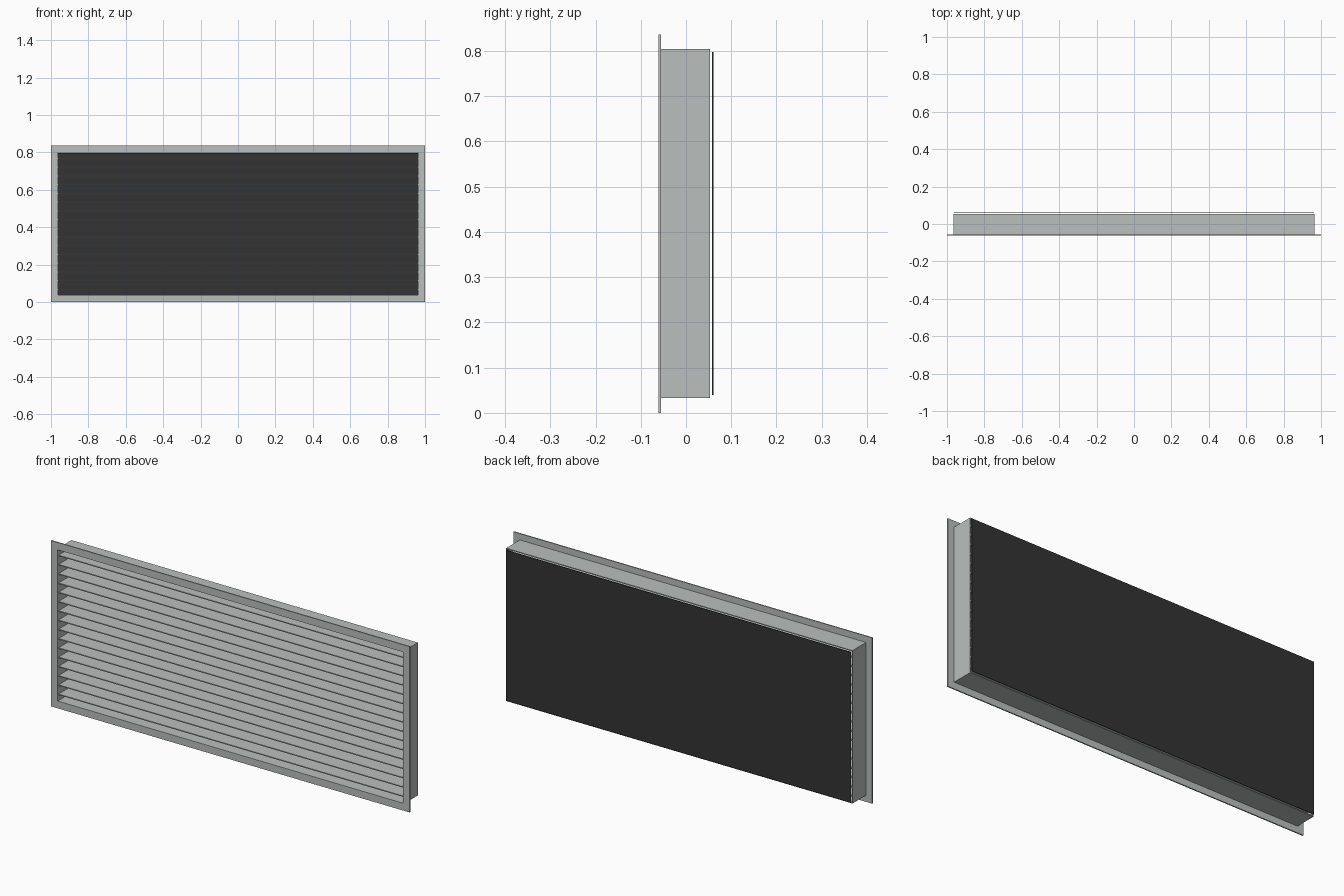
import bpy

cube = bpy.data.objects.get("Cube")
if cube:
    bpy.data.objects.remove(cube, do_unlink=True)


def material(name, rgb):
    mat = bpy.data.materials.new(name)
    mat.use_nodes = True
    mat.diffuse_color = (*rgb, 1)
    mat.node_tree.nodes["Principled BSDF"].inputs["Base Color"].default_value = (*rgb, 1)
    return mat


def add_mesh(name, verts, faces, mat):
    mesh = bpy.data.meshes.new(name)
    mesh.from_pydata(verts, [], faces)
    mesh.materials.append(mat)
    obj = bpy.data.objects.new(name, mesh)
    bpy.context.collection.objects.link(obj)
    return obj


def rect(half_x, z0, z1, y):
    return [(-half_x, y, z0), (half_x, y, z0), (half_x, y, z1), (-half_x, y, z1)]


def box(name, half_x, z0, z1, y0, y1, mat):
    verts = rect(half_x, z0, z1, y0) + rect(half_x, z0, z1, y1)
    faces = [(0, 1, 2, 3), (7, 6, 5, 4)]
    for i in range(4):
        j = (i + 1) % 4
        faces.append((j, i, i + 4, j + 4))
    return add_mesh(name, verts, faces, mat)


def ring(name, half_x, z0, z1, wall, y0, y1, mat):
    """Rectangular frame with an open middle."""
    inner = (half_x - wall, z0 + wall, z1 - wall)
    verts = (rect(half_x, z0, z1, y0) + rect(*inner, y0)
             + rect(half_x, z0, z1, y1) + rect(*inner, y1))
    faces = []
    for i in range(4):
        j = (i + 1) % 4
        faces += [(i, j, j + 4, i + 4),
                  (j + 8, i + 8, i + 12, j + 12),
                  (j, i, i + 8, j + 8),
                  (i + 4, j + 4, j + 12, i + 12)]
    return add_mesh(name, verts, faces, mat)


metal = material("light grey metal", (0.49, 0.52, 0.51))
dark = material("dark mesh", (0.033, 0.033, 0.033))

HEIGHT = 0.836
FRONT, SEAT, REAR = -0.061, -0.055, 0.053

# Front flange and the sleeve behind it
ring("front_flange", 1.0, 0, HEIGHT, 0.037, FRONT, SEAT, metal)
ring("sleeve", 0.966, 0.033, 0.804, 0.004, SEAT, REAR, metal)

# Horizontal slats spanning the sleeve
COUNT, PITCH, THICK = 16, 0.0467, 0.005
for i in range(COUNT):
    z = HEIGHT / 2 + (i - (COUNT - 1) / 2) * PITCH
    box(f"slat_{i + 1}", 0.963, z - THICK / 2, z + THICK / 2, SEAT, REAR - 0.001, metal)

# Thin dark backing panel just behind the sleeve
box("back_panel", 0.962, 0.039, 0.798, 0.058, 0.061, dark)
